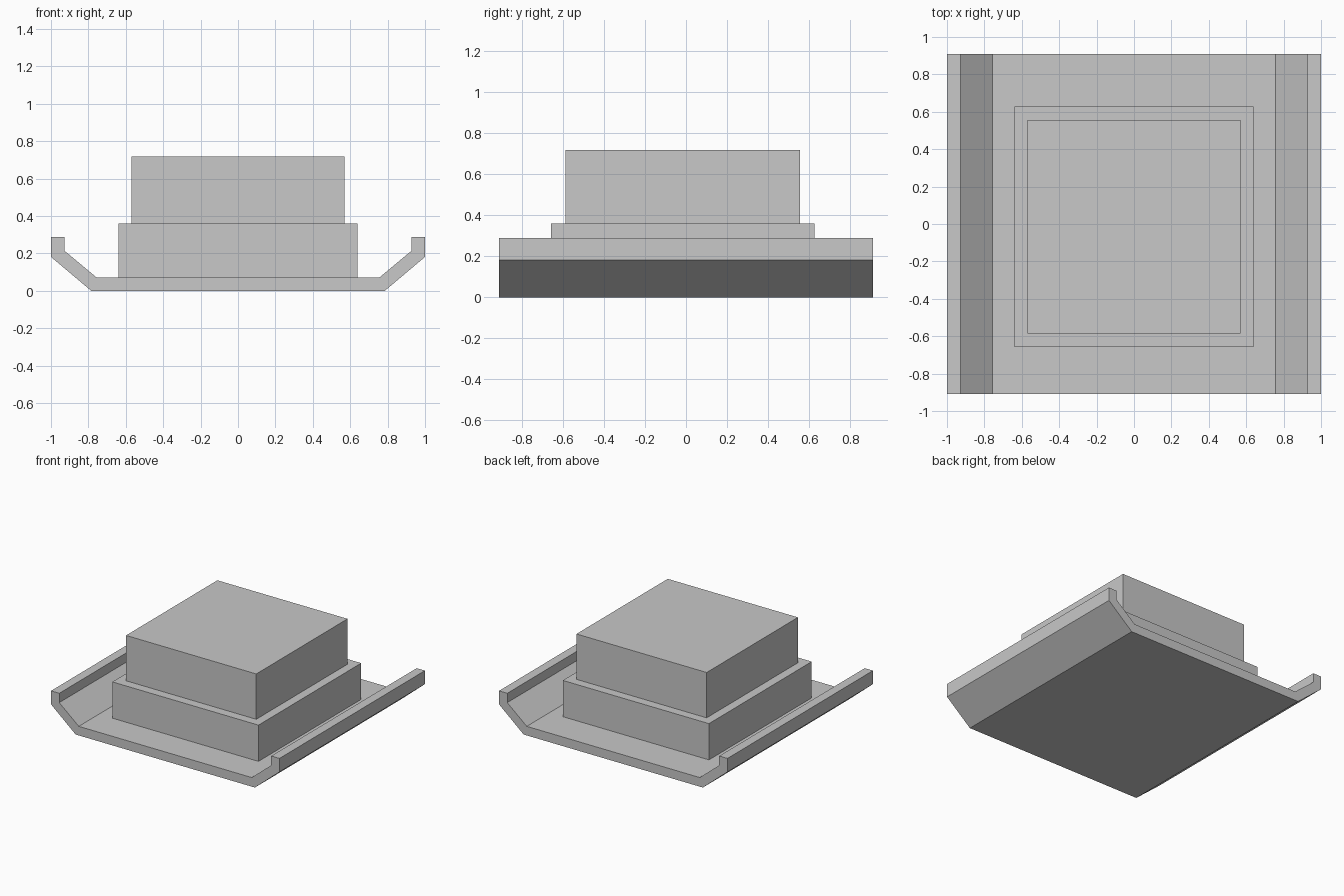
import bpy
import bmesh

cube = bpy.data.objects.get("Cube")
if cube:
    bpy.data.objects.remove(cube, do_unlink=True)

# Single grey material
GREY = (0.58, 0.58, 0.58, 1.0)
grey = bpy.data.materials.new("light_grey")
grey.use_nodes = True
grey.diffuse_color = GREY
grey.node_tree.nodes["Principled BSDF"].inputs["Base Color"].default_value = GREY


def extrude_profile(name, profile, y0, y1):
    """Extrude a closed (x, z) outline from y0 to y1."""
    bm = bmesh.new()
    face = bm.faces.new([bm.verts.new((x, y0, z)) for x, z in profile])
    result = bmesh.ops.extrude_face_region(bm, geom=[face])
    moved = [v for v in result["geom"] if isinstance(v, bmesh.types.BMVert)]
    bmesh.ops.translate(bm, verts=moved, vec=(0, y1 - y0, 0))
    bmesh.ops.recalc_face_normals(bm, faces=bm.faces)
    mesh = bpy.data.meshes.new(name)
    bm.to_mesh(mesh)
    bm.free()
    mesh.materials.append(grey)
    obj = bpy.data.objects.new(name, mesh)
    bpy.context.collection.objects.link(obj)
    return obj


def block(name, half_width, y0, y1, z0, z1):
    outline = [(-half_width, z0), (half_width, z0), (half_width, z1), (-half_width, z1)]
    return extrude_profile(name, outline, y0, y1)


# Tray with sloped sides and upright lips: half outline, mirrored across x
half = [(0.785, 0.0), (1.0, 0.181), (1.0, 0.288),
        (0.928, 0.288), (0.928, 0.214), (0.757, 0.072)]
tray_outline = half + [(-x, z) for x, z in reversed(half)]
extrude_profile("tray", tray_outline, -0.91, 0.91)

# Two stacked blocks, set slightly toward the front
block("lower_block", 0.64, -0.658, 0.627, 0.072, 0.359)
block("upper_block", 0.57, -0.586, 0.556, 0.359, 0.718)
